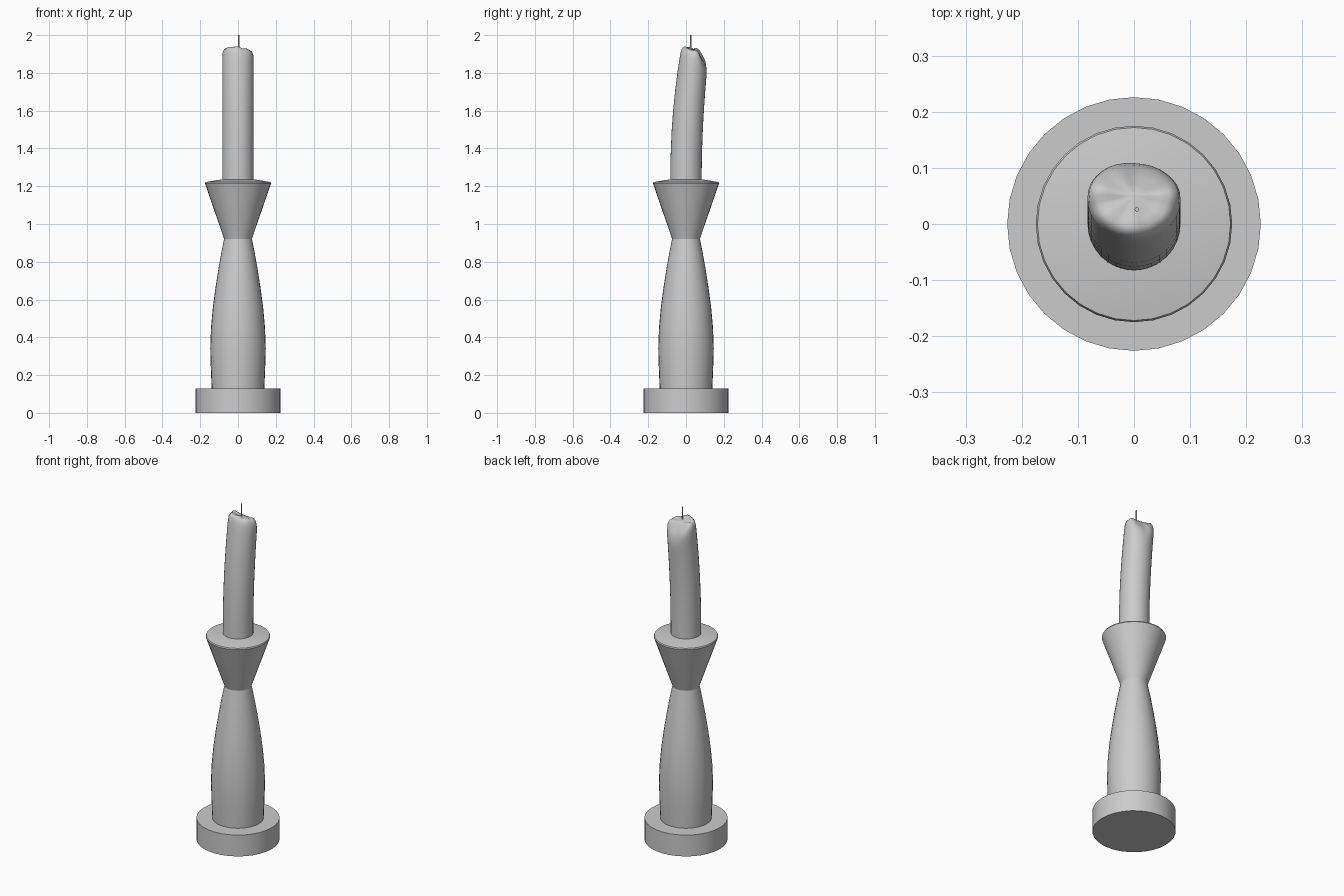
import bpy, bmesh, math
from math import cos, sin, pi

if "Cube" in bpy.data.objects:
    bpy.data.objects.remove(bpy.data.objects["Cube"])

N = 32


def skin(name, rings, angle=35):
    """Join rings of points into a capped, smooth tube."""
    bm = bmesh.new()
    loops = [[bm.verts.new(p) for p in ring] for ring in rings]
    for a, b in zip(loops, loops[1:]):
        n = len(a)
        for i in range(n):
            j = (i + 1) % n
            bm.faces.new((a[i], a[j], b[j], b[i]))
    bm.faces.new(loops[0][::-1])
    bm.faces.new(loops[-1])
    bmesh.ops.recalc_face_normals(bm, faces=bm.faces)
    me = bpy.data.meshes.new(name)
    bm.to_mesh(me)
    bm.free()
    ob = bpy.data.objects.new(name, me)
    bpy.context.collection.objects.link(ob)
    bpy.ops.object.select_all(action='DESELECT')
    ob.select_set(True)
    bpy.context.view_layer.objects.active = ob
    bpy.ops.object.shade_smooth_by_angle(angle=math.radians(angle))
    return ob


def lathe(name, profile, x=0, y=0, n=N):
    return skin(name, [[(x + r * cos(2 * pi * i / n), y + r * sin(2 * pi * i / n), z)
                        for i in range(n)] for r, z in profile])


# Holder: round foot, waisted stem and flared cup
lathe("foot", [(0.226, 0), (0.226, 0.128)])
lathe("stem", [(0.139, 0.12), (0.144, 0.24), (0.147, 0.34), (0.143, 0.45), (0.134, 0.55),
               (0.121, 0.65), (0.104, 0.76), (0.088, 0.85), (0.073, 0.925)])
lathe("cup", [(0.073, 0.92), (0.125, 1.07), (0.175, 1.215), (0.172, 1.222), (0.08, 1.237)])


# Candle: leans back, with an uneven melted top sloping to the rear
def lean(z):
    return 0.047 * max(0, (z - 1.25) / 0.65) ** 2


def rim(a):
    back = max(0, sin(a))
    right = max(0, cos(a - 0.35))
    return (1.912 - 0.105 * back ** 1.5 - 0.03 * right ** 2
            + 0.007 * sin(3 * a + 1) + 0.004 * sin(7 * a))


def candle_ring(t, r, lift=0.0):
    pts = []
    for i in range(N):
        a = 2 * pi * i / N
        # inner rings of the melted cap blend from the rim to the centre height
        k = min(1, r / 0.083)
        z = 1.2 + (rim(a) - 1.2) * t
        z = z * k ** 1.3 + 1.918 * (1 - k ** 1.3) + lift
        if lift == 0:
            z = 1.2 + (rim(a) - 1.2) * t
        pts.append((r * cos(a), r * sin(a) * (1 - 0.08 * t ** 3) + lean(z), z))
    return pts


rings = [candle_ring(t, 0.083) for t in (0, 0.2, 0.4, 0.55, 0.7, 0.82, 0.92, 0.98)]
rings += [candle_ring(1, r, h) for r, h in
          ((0.080, 0.007), (0.073, 0.018), (0.062, 0.021), (0.045, 0.014),
           (0.025, 0.008), (0.008, 0.006))]
skin("candle", rings, 60)

# Wick
lathe("wick", [(0.004, 1.88), (0.004, 2.0)], 0.005, 0.026, 8)
